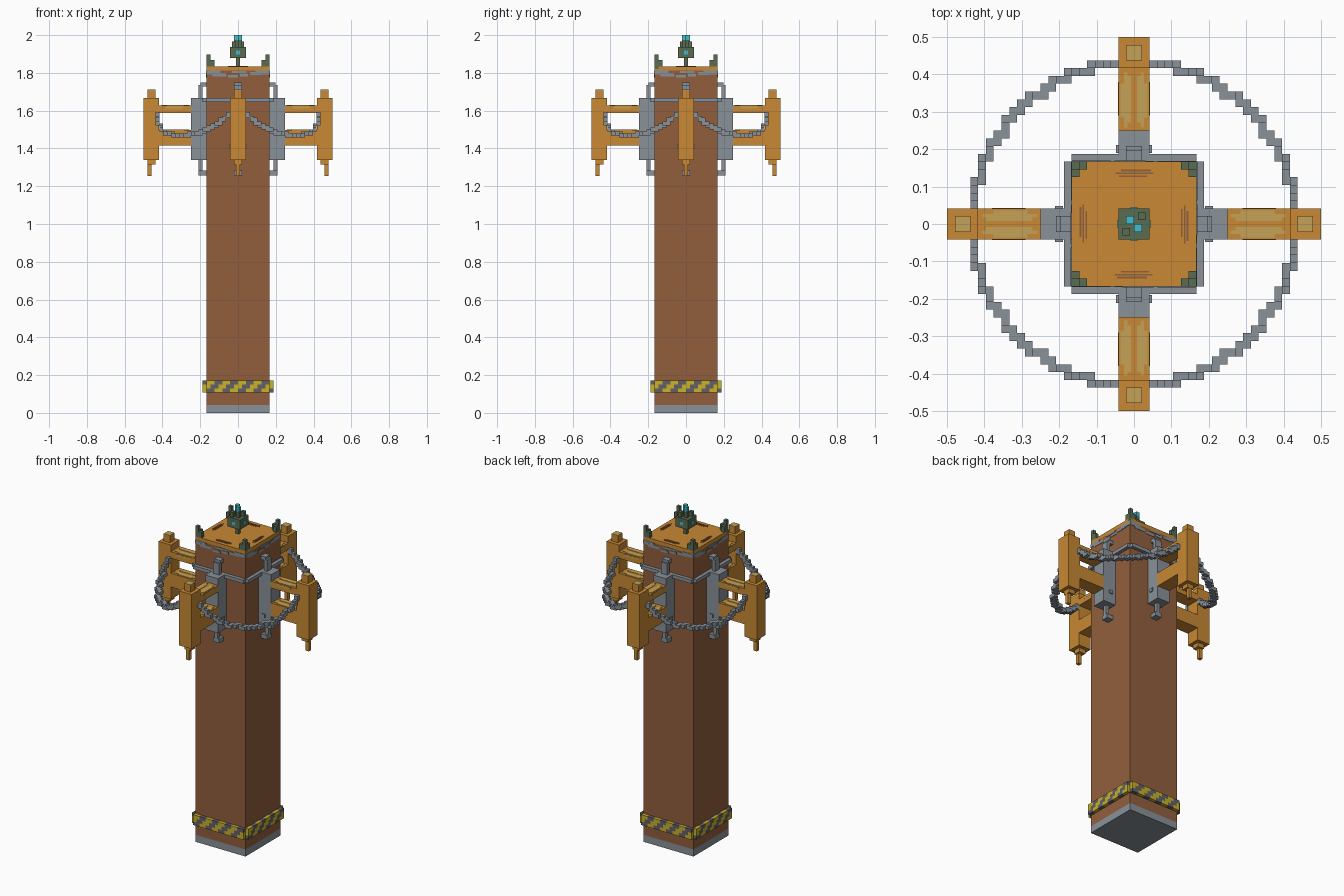
import bpy, bmesh, math
from mathutils import Matrix, Vector

cube = bpy.data.objects.get("Cube")
if cube:
    bpy.data.objects.remove(cube, do_unlink=True)

U = 1 / 48      # block unit
W = 8 * U       # half width of the column


def material(name, rgb):
    lin = [((c / 255 + 0.055) / 1.055) ** 2.4 for c in rgb] + [1]
    m = bpy.data.materials.new(name)
    m.use_nodes = True
    m.diffuse_color = lin
    bsdf = m.node_tree.nodes["Principled BSDF"]
    bsdf.inputs["Base Color"].default_value = lin
    bsdf.inputs["Roughness"].default_value = 0.8
    return m


BROWN = material("rust brown", (146, 95, 61))
ORANGE = material("copper orange", (200, 137, 52))
TAN = material("worn tan", (197, 162, 87))
GREY = material("steel grey", (137, 145, 153))
GREEN = material("dark green", (88, 108, 82))
CYAN = material("cyan glow", (66, 190, 205))
YELLOW = material("hazard yellow", (200, 178, 42))
DARK = material("hazard dark grey", (98, 95, 102))


def build(name, parts, turn=0):
    """parts: (material, x0, x1, y0, y1, z0, z1) boxes, turned by quarter turns about z"""
    bm = bmesh.new()
    mats = []
    rot = Matrix.Rotation(turn * math.pi / 2, 4, 'Z')
    for mat, x0, x1, y0, y1, z0, z1 in parts:
        if mat not in mats:
            mats.append(mat)
        mtx = (rot @ Matrix.Translation(((x0 + x1) / 2, (y0 + y1) / 2, (z0 + z1) / 2))
               @ Matrix.Diagonal((x1 - x0, y1 - y0, z1 - z0, 1)))
        verts = bmesh.ops.create_cube(bm, size=1, matrix=mtx)["verts"]
        for f in {f for v in verts for f in v.link_faces}:
            f.material_index = mats.index(mat)
    me = bpy.data.meshes.new(name)
    bm.to_mesh(me)
    bm.free()
    for m in mats:
        me.materials.append(m)
    ob = bpy.data.objects.new(name, me)
    bpy.context.collection.objects.link(ob)
    return ob


def around(name, parts):
    for k, side in enumerate(("left", "back", "right", "front")):
        build(f"{side}_{name}", parts, k)


# Column: steel foot, rusty shaft, copper cap
build("foot", [(GREY, -W, W, -W, W, 0, 0.042)])
build("shaft", [(BROWN, -W, W, -W, W, 0.042, 1.813)])
build("cap", [(ORANGE, -W, W, -W, W, 1.813, 1.834)])

# Scratches on the cap, one group near each edge
around("cap_scratches", [
    (BROWN, 0.125 + i * 0.008, 0.130 + i * 0.008, -a, b, 1.834, 1.836)
    for i, (a, b) in enumerate(((0.035, 0.04), (0.052, 0.05), (0.045, 0.035)))])

# Peeling grey patches under the cap
patches = ((-8, -4.5, 1.792, 1.813), (-6.5, -3, 1.782, 1.800), (-2.5, 0, 1.775, 1.790),
           (0.5, 2.5, 1.782, 1.797), (3, 6, 1.788, 1.804), (4.5, 8, 1.792, 1.813),
           (-1.5, 2, 1.800, 1.810))
around("worn_patches", [(GREY, W, W + 0.002 + i * 0.0002, a * U, b * U, z0, z1)
                        for i, (a, b, z0, z1) in enumerate(patches)])

# Hazard band: stepped diagonal stripes
stripes = []
for row in range(3):
    for col in range(16):
        mat = DARK if (col - row) % 4 < 2 else YELLOW
        y = -W + col * U
        stripes.append((mat, W, W + U, y, y + U, 0.108 + row * U, 0.108 + (row + 1) * U))
around("hazard_band", stripes)

# Collar plates around the shaft
around("collar", [(GREY, W, W + U, -W, W, 1.646, 1.667)])

# Brackets with upper and lower hooks and side bolts
around("bracket", [
    (GREY, W, 0.25, -2 * U, 2 * U, 1.34, 1.667),
    (GREY, W + U, W + 2 * U, -U, U, 1.667, 1.735),
    (GREY, W, W + 1.5 * U, -U, U, 1.729, 1.75),
    (GREY, W + U, W + 2 * U, -U / 2, U / 2, 1.28, 1.34),
    (GREY, W, W + 2 * U, -U, U, 1.258, 1.282),
    (GREY, 0.19, 0.211, -2 * U - 0.006, 2 * U + 0.006, 1.40, 1.42),
])

# Arms: upper and lower bars with worn strips on top
arm = [(ORANGE, 0.25, 0.417, -2 * U, 2 * U, 1.587, 1.627),
       (ORANGE, 0.25, 0.417, -2 * U, 2 * U, 1.415, 1.497)]
wear = ((0.272, 0.395), (0.258, 0.405), (0.285, 0.375))
for top in (1.627, 1.497):
    for s in (-1, 1):
        for i, (a, b) in enumerate(wear):
            y = s * (0.013 + i * 0.009)
            arm.append((TAN, a, b, y - 0.0045, y + 0.0045, top, top + 0.002))
for s in (-1, 1):
    y = s * 2 * U
    arm.append((TAN, 0.29, 0.38, y - 0.001, y + 0.001, 1.612, 1.622))
around("arm", arm)

# Upright end posts with a top block and a bottom pin
around("end_post", [
    (ORANGE, 0.417, 0.5, -2 * U, 2 * U, 1.34, 1.667),
    (ORANGE, 0.4375, 0.479, -U, U, 1.667, 1.707),
    (TAN, 0.4375, 0.479, -U, U, 1.707, 1.711),
    (ORANGE, 0.4375, 0.479, -U, U, 1.315, 1.34),
    (ORANGE, 0.457, 0.478, -U / 2, U / 2, 1.255, 1.315),
])

# Sagging chains between neighbouring posts, links snapped to the block grid
cells = set()
for i in range(121):
    deg = 6 + 78 * i / 120
    t = abs(deg - 45) / 39
    p = Vector((0.432 * math.cos(math.radians(deg)),
                0.432 * math.sin(math.radians(deg)),
                1.472 + 0.112 * t ** 2.6))
    cells.add(tuple(math.floor(c / U) for c in p[:2]) + (round(p.z / U * 2) / 2,))
around("chain", [(GREY, x * U, (x + 1) * U, y * U, (y + 1) * U, (z - 0.5) * U, (z + 0.5) * U)
                 for x, y, z in sorted(cells)])

# Corner prongs on the cap
around("corner_prong", [
    (GREEN, W - U, W, W - U, W, 1.82, 1.897),
    (GREEN, W - 2 * U, W - U, W - U, W, 1.834, 1.868),
    (GREEN, W - U, W, W - 2 * U, W - U, 1.834, 1.868),
])

# Beacon: stem, body with glowing side lights, four prongs with two glowing tips
build("beacon_body", [(GREEN, -U / 2, U / 2, -U / 2, U / 2, 1.834, 1.88),
                      (GREEN, -2 * U, 2 * U, -2 * U, 2 * U, 1.88, 1.938)])
around("beacon_light", [(CYAN, 2 * U, 2 * U + 0.002, -U / 2, U / 2, 1.898, 1.919)])
prongs = []
for sx in (-1, 1):
    for sy in (-1, 1):
        x0, x1 = sorted((0, sx * U))
        y0, y1 = sorted((0, sy * U))
        if sx != sy:
            prongs.append((GREEN, x0, x1, y0, y1, 1.938, 1.975))
            prongs.append((CYAN, x0, x1, y0, y1, 1.975, 2.0))
        else:
            x, y = sx * U, sy * U
            prongs.append((GREEN, x - U / 2, x + U / 2, y - U / 2, y + U / 2, 1.938, 1.965))
build("beacon_prongs", prongs)
